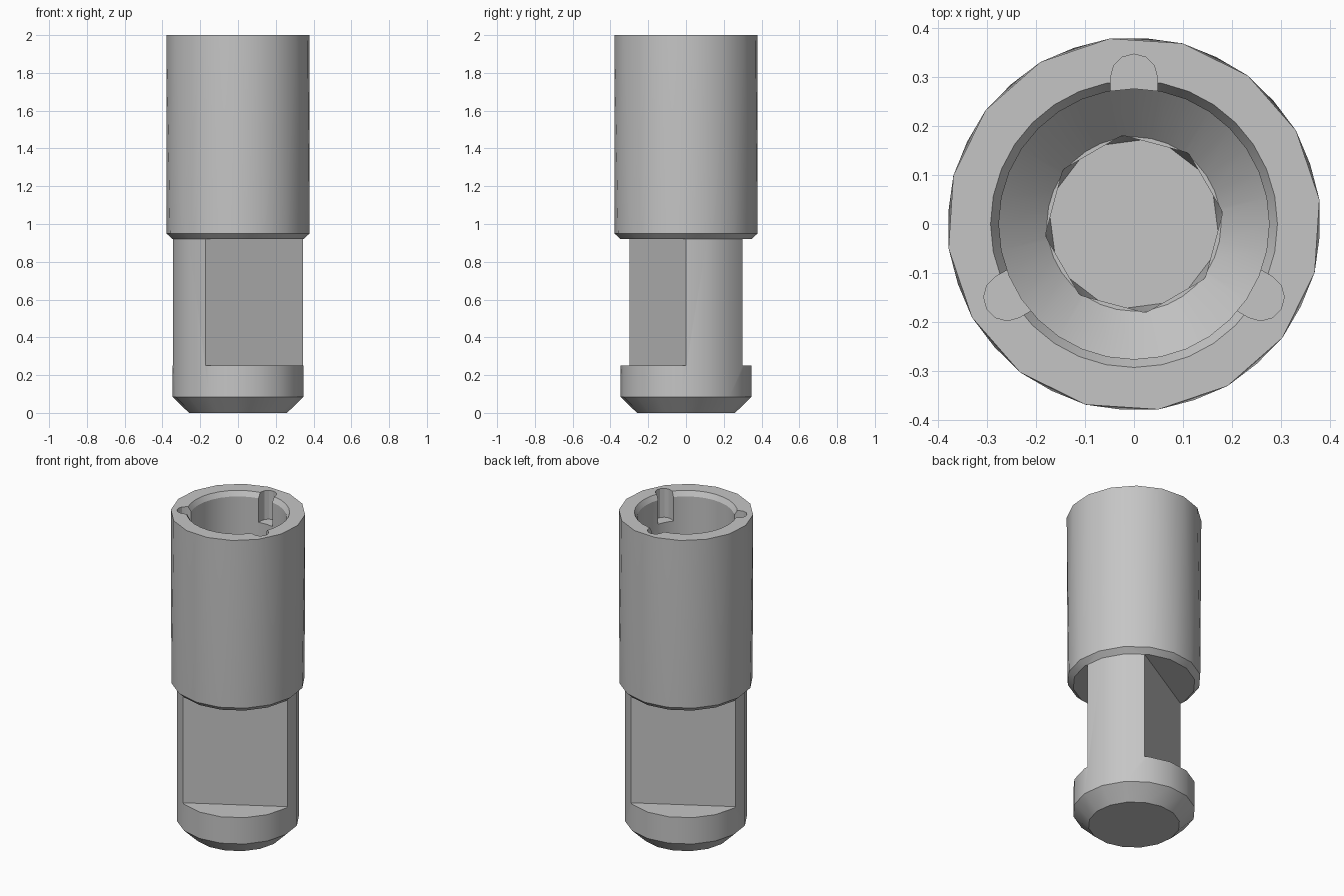
import bpy, bmesh
from math import cos, sin, pi, radians
from mathutils import Matrix

cube = bpy.data.objects.get("Cube")
if cube:
    bpy.data.objects.remove(cube, do_unlink=True)

steel = bpy.data.materials.new("grey steel")
steel.use_nodes = True
GREY = (0.56, 0.56, 0.56, 1)
steel.diffuse_color = GREY
steel.node_tree.nodes["Principled BSDF"].inputs["Base Color"].default_value = GREY


def finish(name, bm):
    bmesh.ops.recalc_face_normals(bm, faces=bm.faces)
    mesh = bpy.data.meshes.new(name)
    bm.to_mesh(mesh)
    bm.free()
    mesh.materials.append(steel)
    obj = bpy.data.objects.new(name, mesh)
    bpy.context.collection.objects.link(obj)
    return obj


def lathe(name, rings, sides, phase=0.0):
    """Capped stack of (radius, height, turn) rings; turn is in side steps."""
    bm = bmesh.new()
    step = 2 * pi / sides
    loops = [[bm.verts.new((r * cos((i + turn) * step + phase),
                            r * sin((i + turn) * step + phase), z))
              for i in range(sides)] for r, z, turn in rings]
    for k in range(len(rings) - 1):
        a, b = loops[k], loops[k + 1]
        for i in range(sides):
            j = (i + 1) % sides
            if rings[k][2] == rings[k + 1][2]:
                bm.faces.new((a[i], a[j], b[j], b[i]))
            else:
                bm.faces.new((a[i], a[j], b[i]))
                bm.faces.new((b[i], a[j], b[j]))
    bm.faces.new(loops[0])
    bm.faces.new(loops[-1])
    return finish(name, bm)


def prism(name, outline, bottom, top, angle):
    """Upright prism from an outline whose x axis points along angle."""
    bm = bmesh.new()
    face = bm.faces.new([bm.verts.new((x, y, bottom)) for x, y in outline])
    ext = bmesh.ops.extrude_face_region(bm, geom=[face])
    for v in ext["geom"]:
        if isinstance(v, bmesh.types.BMVert):
            v.co.z = top
    bm.transform(Matrix.Rotation(angle, 4, "Z"))
    return finish(name, bm)


# Turned body: chamfered foot, shank, wider sleeve
body = lathe("socket_body", [
    (0.26, 0, 0), (0.348, 0.085, 0), (0.348, 0.92, 0),
    (0.38, 0.95, 0), (0.382, 2.0, 0.5)], 16, radians(-3.75))

# Bore with chamfered mouth, tapering to a narrow blind hole
cutters = [
    lathe("bore_cutter", [
        (0.178, 1.25, 0), (0.276, 1.35, 0), (0.276, 1.97, 0),
        (0.293, 2.0, 0), (0.293, 2.1, 0)], 32),
    lathe("blind_hole_cutter", [(0.182, 1.1, 0), (0.182, 1.26, 0.5)], 8,
          radians(30)),
]

# Three round-ended keyways around the mouth
slot = [(0.2, -0.048)]
slot += [(0.299 + 0.048 * cos(t), 0.048 * sin(t))
         for t in (pi * (i / 6 - 0.5) for i in range(7))]
slot += [(0.2, 0.048)]
for k in range(3):
    cutters.append(prism("keyway_cutter", slot, 1.82, 2.1,
                         radians(90 + 120 * k)))

# Two opposite wrench flats on the shank
flat = [(0.173, -0.6), (0.6, -0.6), (0.6, 0.6), (0.173, 0.6)]
for angle in (-60, 120):
    cutters.append(prism("flat_cutter", flat, 0.25, 0.92, radians(angle)))

bpy.ops.object.select_all(action="DESELECT")
body.select_set(True)
bpy.context.view_layer.objects.active = body
for cutter in cutters:
    mod = body.modifiers.new("cut", "BOOLEAN")
    mod.operation = "DIFFERENCE"
    mod.solver = "EXACT"
    mod.object = cutter
    bpy.ops.object.modifier_apply(modifier=mod.name)
    bpy.data.objects.remove(cutter, do_unlink=True)

bpy.ops.object.shade_smooth_by_angle(angle=radians(28))
